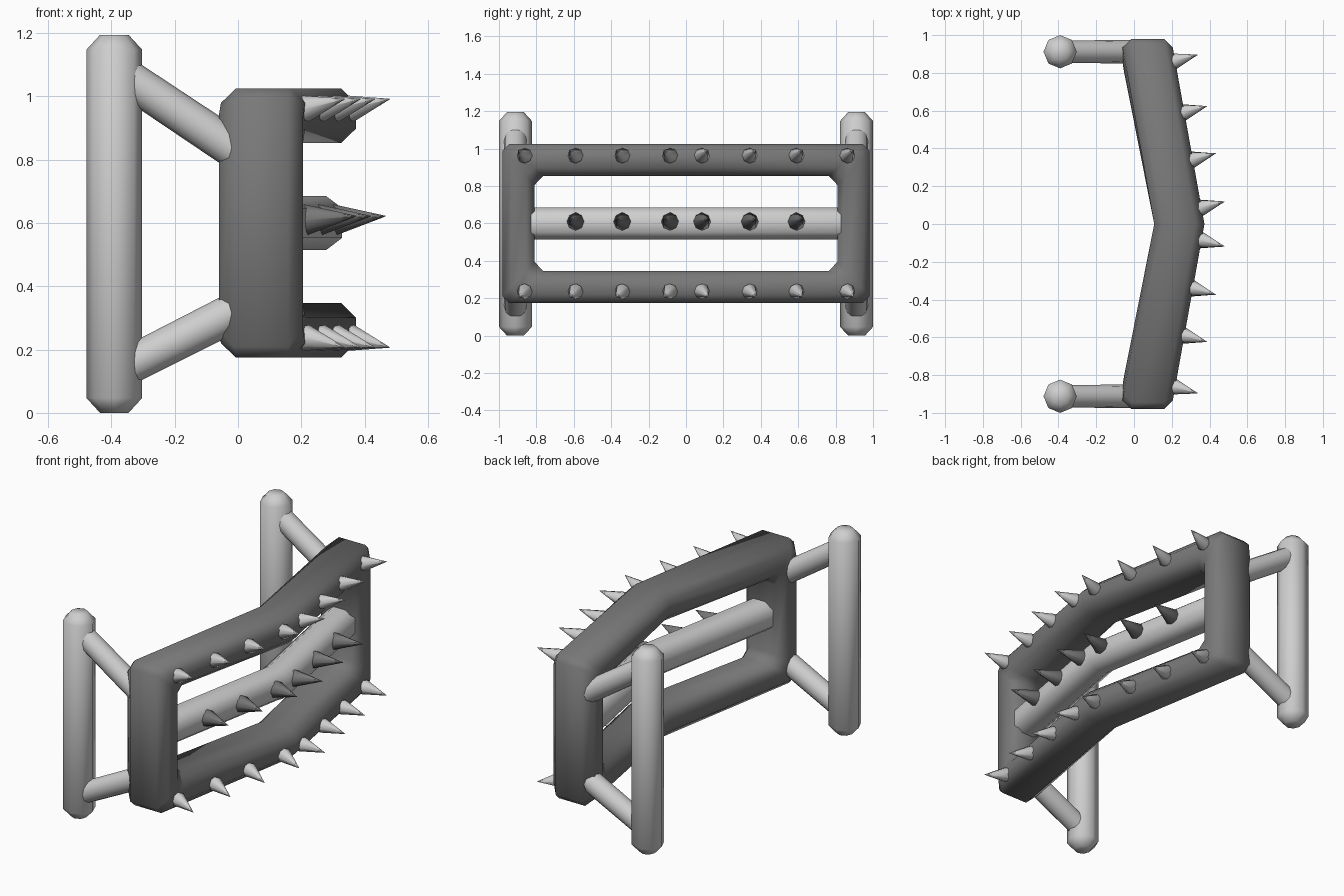
import bpy, bmesh, math
from mathutils import Vector

if "Cube" in bpy.data.objects:
    bpy.data.objects.remove(bpy.data.objects["Cube"])


def material(name, v):
    m = bpy.data.materials.new(name)
    m.diffuse_color = (v, v, v, 1)
    m.use_nodes = True
    m.node_tree.nodes["Principled BSDF"].inputs["Base Color"].default_value = m.diffuse_color
    return m


LIGHT = material("light grey", 0.62)
DARK = material("dark grey", 0.19)


def loft(name, rings, mat, closed=False, smooth=60):
    """Skin a list of equal-length point rings into a solid."""
    bm = bmesh.new()
    vs = [[bm.verts.new(p) for p in r] for r in rings]
    n = len(vs[0])
    for i in range(len(vs) if closed else len(vs) - 1):
        a, b = vs[i], vs[(i + 1) % len(vs)]
        for k in range(n):
            bm.faces.new((a[k], a[(k + 1) % n], b[(k + 1) % n], b[k]))
    if not closed:
        bm.faces.new(vs[0])
        bm.faces.new(vs[-1])
    bmesh.ops.recalc_face_normals(bm, faces=bm.faces)
    me = bpy.data.meshes.new(name)
    bm.to_mesh(me)
    bm.free()
    ob = bpy.data.objects.new(name, me)
    bpy.context.collection.objects.link(ob)
    me.materials.append(mat)
    bpy.context.view_layer.objects.active = ob
    ob.select_set(True)
    bpy.ops.object.shade_smooth_by_angle(angle=math.radians(smooth))
    ob.select_set(False)
    return ob


def lathe(name, start, end, profile, sides, mat):
    """Round part along start-end; profile = (distance, radius) pairs."""
    a, d = Vector(start), (Vector(end) - Vector(start)).normalized()
    u = d.cross(Vector((0, 1, 0))).normalized()
    w = d.cross(u)
    rings = []
    for t, r in profile:
        rings.append([a + d * t + r * (u * math.cos(k * math.tau / sides) +
                      w * math.sin(k * math.tau / sides)) for k in range(sides)])
    return loft(name, rings, mat)


def octagon(hx, hz, cx, cz):
    """Chamfered rectangle, flat half-width = half size - chamfer."""
    return [(hx, hz - cz), (hx - cx, hz), (cx - hx, hz), (-hx, hz - cz),
            (-hx, cz - hz), (cx - hx, -hz), (hx - cx, -hz), (hx, cz - hz)]


def bow(y):
    """Centre line of the bent guard."""
    return 0.24 - 0.183 * abs(y)


# Bent rectangular frame: stations of (outer, inner) edge points in y, z
ZC, H = 0.60, 0.425
corner = [((0.98, H - 0.035), (0.81, H - 0.22), 0.915),
          ((0.945, H), (0.765, H - 0.172), 0.88)]
top = [((0, H), (0, H - 0.172), 0)]
quarter = corner + top
half = quarter + [((-o[0], o[1]), (-i[0], i[1]), c) for o, i, c in reversed(corner)]
stations = half + [((-o[0], -o[1]), (-i[0], -i[1]), c) for o, i, c in half]
rings = []
for o, i, c in stations:
    o, i = Vector(o), Vector(i)
    mid, out = (o + i) / 2, (o - i) / 2
    ring = []
    for sx, sr in octagon(0.133, 1, 0.047, 0.53):
        p = mid + out * sr
        ring.append((bow(c) + sx, p.x, ZC + p.y))
    rings.append(ring)
loft("guard_frame", rings, DARK, closed=True)

# Middle crossbar
loft("middle_bar", [[(bow(y) + x, y, ZC + z) for x, z in octagon(0.089, 0.085, 0.05, 0.038)]
                    for y in (-0.87, 0, 0.87)], LIGHT)

for s, side in ((1, "back"), (-1, "front")):
    y = 0.912 * s
    # Upright post with chamfered ends
    lathe("post_" + side, (-0.391, y, 0), (-0.391, y, 1),
          [(0, 0.045), (0.047, 0.088), (1.148, 0.088), (1.195, 0.045)], 8, LIGHT)
    # Slanted struts
    for nm, z0, z1 in (("upper", 1.055, 0.825), ("lower", 0.15, 0.325)):
        a, b = Vector((-0.345, y, z0)), Vector((-0.0, y, z1))
        lathe(nm + "_strut_" + side, a, b,
              [(0, 0.06), ((b - a).length, 0.062)], 12, LIGHT)
    # Spikes on the top, middle and bottom bars
    for row, z, dz, depth, length, r, mat in (
            ("top", 0.962, 0.03, 0.133, 0.122, 0.042, LIGHT),
            ("middle", 0.61, 0.012, 0.082, 0.16, 0.049, DARK),
            ("bottom", 0.237, -0.03, 0.133, 0.122, 0.042, LIGHT)):
        for n, yy in enumerate((0.085, 0.34, 0.59, 0.862)):
            if row == "middle" and n == 3:
                continue
            base = Vector((bow(yy) + depth, yy * s, z))
            tip = base + Vector((length, 0.034 * s, dz))
            L = (tip - base).length
            lathe(f"{row}_spike_{side}_{n + 1}", base, tip,
                  [(-0.03, 0.03), (0.0, r), (L, 0.001)], 8, mat)
